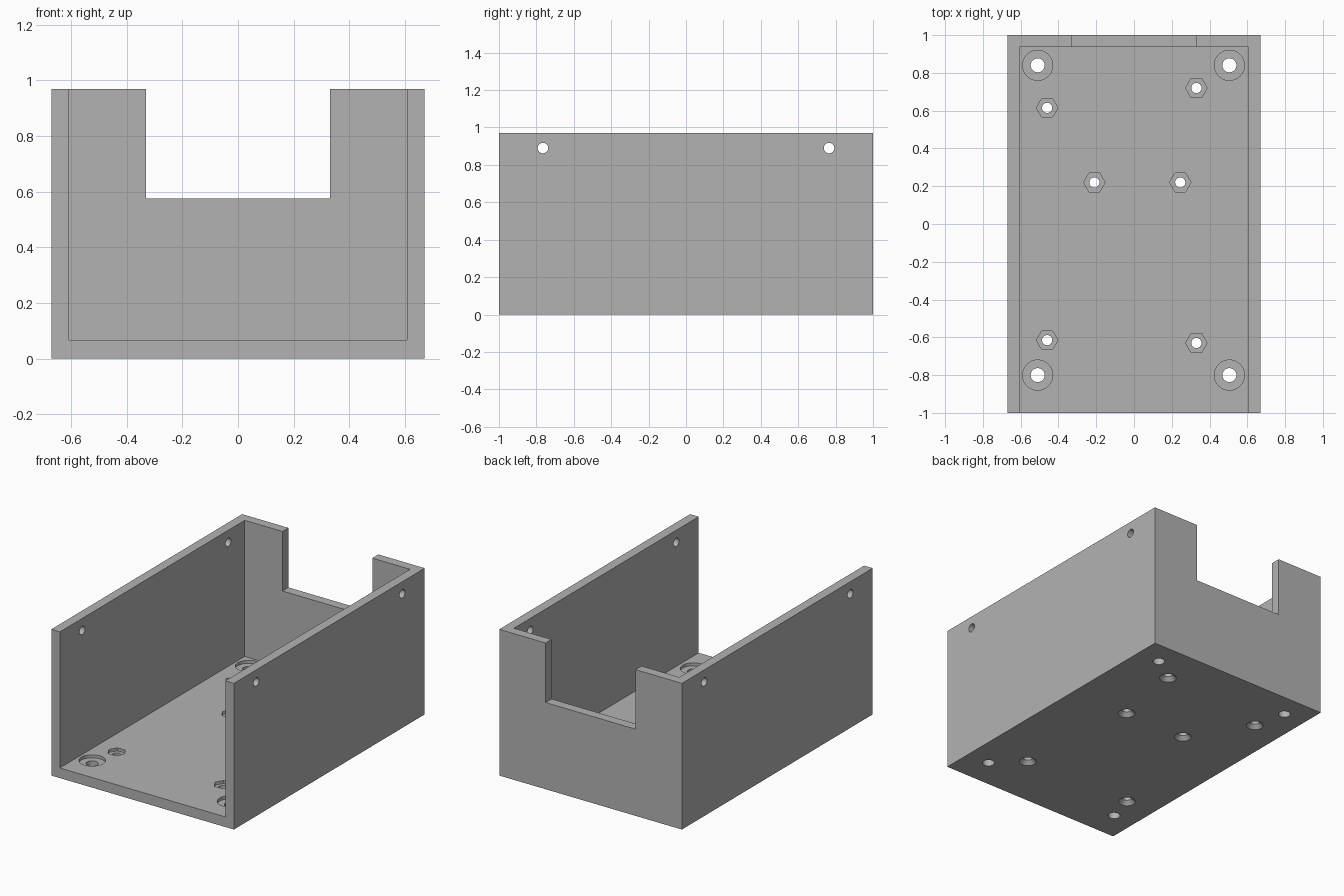
import bpy
import bmesh
from math import radians
from mathutils import Matrix, Vector

cube = bpy.data.objects.get("Cube")
if cube:
    bpy.data.objects.remove(cube, do_unlink=True)

HALF_X, HALF_Y, HEIGHT = 0.67, 1.0, 0.97
WALL, FLOOR = 0.063, 0.067

grey = bpy.data.materials.new("plain_grey")
grey.use_nodes = True
GREY = (0.45, 0.45, 0.45, 1)
grey.diffuse_color = GREY
grey.node_tree.nodes["Principled BSDF"].inputs["Base Color"].default_value = GREY


def add_object(name, bm):
    mesh = bpy.data.meshes.new(name)
    bmesh.ops.recalc_face_normals(bm, faces=bm.faces)
    bm.to_mesh(mesh)
    bm.free()
    mesh.materials.append(grey)
    obj = bpy.data.objects.new(name, mesh)
    bpy.context.scene.collection.objects.link(obj)
    return obj


def box(name, low, high):
    low, high = Vector(low), Vector(high)
    bm = bmesh.new()
    place = Matrix.Translation((low + high) / 2) @ Matrix.Diagonal((*(high - low), 1))
    bmesh.ops.create_cube(bm, size=1, matrix=place)
    return add_object(name, bm)


def rod(name, centre, r_low, r_high, depth, sides=32, axis="Z"):
    bm = bmesh.new()
    turn = Matrix.Rotation(radians(90), 4, "Y") if axis == "X" else Matrix()
    bmesh.ops.create_cone(bm, cap_ends=True, segments=sides, radius1=r_low,
                          radius2=r_high, depth=depth,
                          matrix=Matrix.Translation(centre) @ turn)
    return add_object(name, bm)


def cut(target, cutter):
    mod = target.modifiers.new(cutter.name, "BOOLEAN")
    mod.operation = "DIFFERENCE"
    mod.solver = "EXACT"
    mod.object = cutter
    bpy.context.view_layer.objects.active = target
    bpy.ops.object.modifier_apply(modifier=mod.name)
    bpy.data.objects.remove(cutter, do_unlink=True)


# Case body, open at the top and the front
case = box("case_body", (-HALF_X, -HALF_Y, 0), (HALF_X, HALF_Y, HEIGHT))
cut(case, box("cavity", (WALL - HALF_X, -2, FLOOR), (HALF_X - WALL, HALF_Y - WALL, 2)))

# Opening in the back wall
cut(case, box("back_notch", (-0.33, 0.8, 0.575), (0.33, 1.2, 2)))

# Lid screw holes through the side walls
for y in (-0.765, 0.765):
    cut(case, rod("side_hole", (0, y, 0.89), 0.028, 0.028, 2, axis="X"))

# Corner holes with a round recess in the floor
for x in (-0.51, 0.505):
    for y in (-0.8, 0.84):
        cut(case, rod("corner_hole", (x, y, 0), 0.037, 0.037, 1))
        cut(case, rod("round_recess", (x, y, FLOOR), 0.08, 0.08, 0.04))

# Board mounts: through hole, hexagonal nut recess, countersink below
MOUNTS = [(-0.46, 0.615), (-0.46, -0.615), (0.33, 0.72), (0.33, -0.63),
          (-0.21, 0.22), (0.245, 0.22)]
for x, y in MOUNTS:
    cut(case, rod("mount_hole", (x, y, 0), 0.027, 0.027, 1))
    nut = rod("nut_recess", (0, 0, FLOOR), 0.057, 0.057, 0.04, sides=6)
    nut.data.transform(Matrix.Translation((x, y, 0)) @ Matrix.Rotation(radians(30), 4, "Z"))
    cut(case, nut)
    cut(case, rod("countersink", (x, y, 0), 0.077, 0.027, 0.05))

# Smooth hole walls, sharp edges elsewhere
bpy.ops.object.select_all(action="DESELECT")
case.select_set(True)
bpy.context.view_layer.objects.active = case
bpy.ops.object.shade_smooth_by_angle(angle=radians(30))
